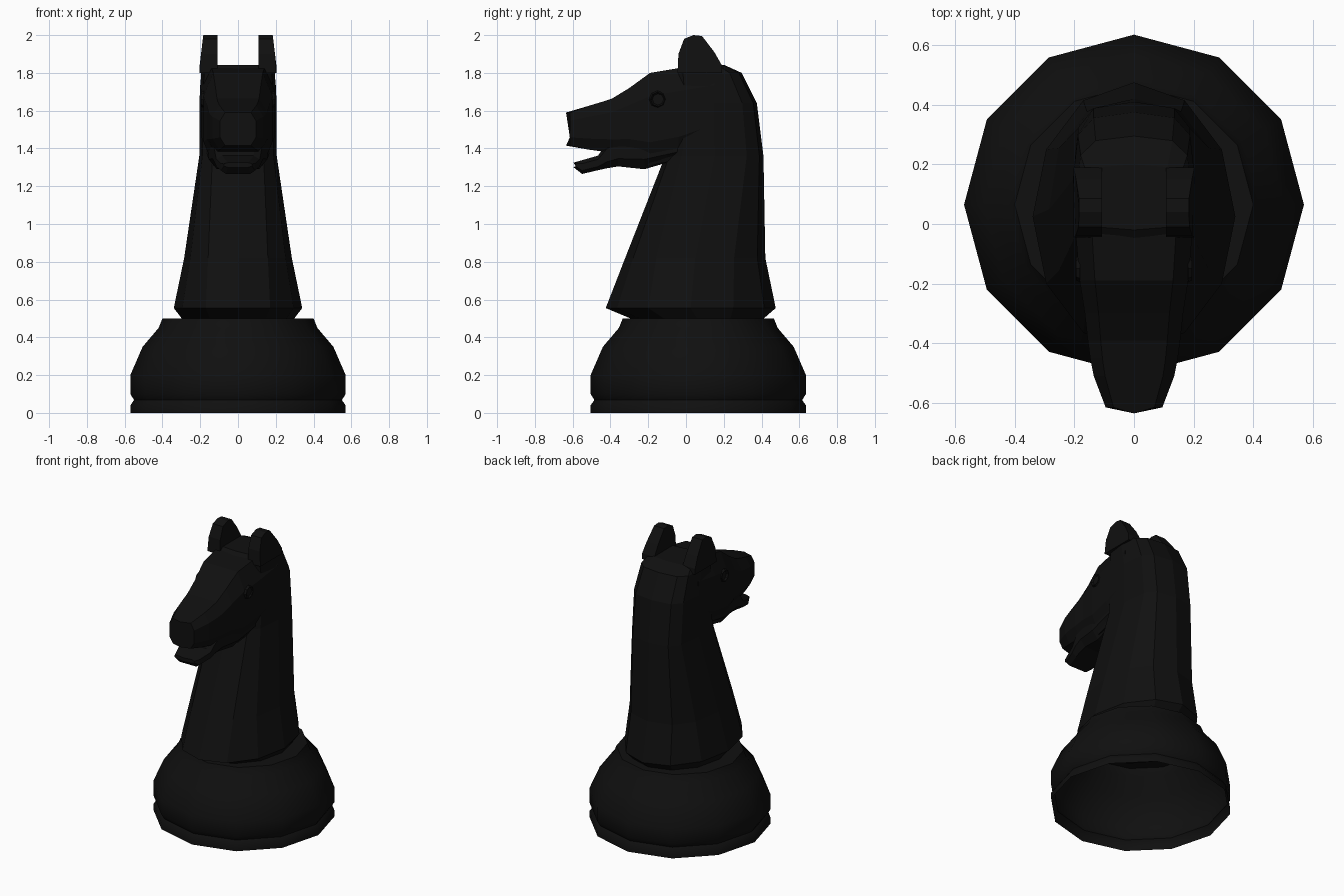
import bpy, bmesh, math

cube = bpy.data.objects.get("Cube")
if cube:
    bpy.data.objects.remove(cube)

black = bpy.data.materials.new("ebony black")
black.use_nodes = True
colour = (0.005, 0.005, 0.005, 1)
black.diffuse_color = colour
bsdf = next(n for n in black.node_tree.nodes if n.type == "BSDF_PRINCIPLED")
bsdf.inputs["Base Color"].default_value = colour
bsdf.inputs["Roughness"].default_value = 0.6


def finish(name, bm, smooth=None):
    """Turn a bmesh into a black object, optionally smoothed below an angle."""
    bmesh.ops.recalc_face_normals(bm, faces=bm.faces)
    mesh = bpy.data.meshes.new(name)
    bm.to_mesh(mesh)
    bm.free()
    mesh.materials.append(black)
    obj = bpy.data.objects.new(name, mesh)
    bpy.context.collection.objects.link(obj)
    if smooth:
        bpy.ops.object.select_all(action="DESELECT")
        obj.select_set(True)
        bpy.context.view_layer.objects.active = obj
        bpy.ops.object.shade_smooth_by_angle(angle=math.radians(smooth))
    return obj


def loft(name, rings, cap_start=True, smooth=None):
    """Skin a list of equally long point rings."""
    bm = bmesh.new()
    loops = [[bm.verts.new(p) for p in ring] for ring in rings]
    for a, b in zip(loops, loops[1:]):
        n = len(a)
        for i in range(n):
            j = (i + 1) % n
            bm.faces.new((a[i], a[j], b[j], b[i]))
    if cap_start:
        bm.faces.new(loops[0][::-1])
    bm.faces.new(loops[-1])
    return finish(name, bm, smooth)


def oval(z, front, back, half_width, power=1.0):
    """Twelve-sided level ring; a power below one makes it boxier."""
    def bend(v):
        return math.copysign(abs(v) ** power, v) if abs(v) > 1e-6 else 0.0
    mid, half = (front + back) / 2, (back - front) / 2
    angles = [math.tau * i / 12 for i in range(12)]
    return [(half_width * bend(math.cos(a)), mid + half * bend(math.sin(a)), z)
            for a in angles]


def muzzle(y, bottom, top, w, bulge=0.0):
    """Upright chamfered ring across the head, with centre points pushed forward."""
    h = top - bottom
    right = [(0.72 * w, bottom), (w, bottom + 0.25 * h),
             (w, top - 0.25 * h), (0.72 * w, top)]
    left = [(-x, z) for x, z in reversed(right)]
    ring = [(0, bottom)] + right + [(0, top)] + left
    return [(x, y - (bulge if x == 0 else 0), z) for x, z in ring]


# Turned base, hollow underneath
base_y = 0.065
base_profile = [(0.57, 0), (0.57, 0.04), (0.55, 0.068), (0.57, 0.1), (0.57, 0.2),
                (0.505, 0.35), (0.42, 0.45), (0.4, 0.5)]
loft("base", [oval(z, base_y - r, base_y + r, r) for r, z in base_profile],
     cap_start=False, smooth=35)

# Neck, mane and crown
loft("neck", [oval(*s) for s in [
    (0.49, -0.27, 0.4, 0.29, 1), (0.555, -0.425, 0.475, 0.34, 1),
    (0.82, -0.322, 0.42, 0.285, 0.85), (1.36, -0.11, 0.41, 0.205, 0.6),
    (1.64, -0.08, 0.375, 0.205, 0.6), (1.8, -0.08, 0.295, 0.195, 0.6),
    (1.843, -0.02, 0.2, 0.17, 0.6)]])

# Head from nose to crown
loft("head", [muzzle(*s) for s in [
    (-0.615, 1.415, 1.59, 0.095, 0.02), (-0.51, 1.393, 1.627, 0.135),
    (-0.45, 1.385, 1.645, 0.147), (-0.39, 1.375, 1.665, 0.155),
    (-0.3, 1.36, 1.72, 0.165), (-0.19, 1.31, 1.8, 0.182),
    (-0.04, 1.34, 1.825, 0.195), (0.15, 1.42, 1.84, 0.2)]])

# Lower jaw and cheek
loft("jaw", [muzzle(*s) for s in [
    (-0.585, 1.3, 1.325, 0.075, 0.01), (-0.55, 1.265, 1.338, 0.09),
    (-0.465, 1.285, 1.362, 0.115), (-0.42, 1.295, 1.43, 0.125),
    (-0.36, 1.305, 1.47, 0.135), (-0.22, 1.29, 1.5, 0.155),
    (-0.1, 1.325, 1.5, 0.165), (0.02, 1.36, 1.5, 0.17)]])

# Ears: side profile given thickness, leaning in towards the tip
ear_profile = [(-0.045, 1.8), (-0.04, 1.9), (-0.01, 1.98), (0.04, 2.0),
               (0.085, 1.995), (0.15, 1.91), (0.19, 1.84), (0.19, 1.8)]
for side, label in ((1, "left"), (-1, "right")):
    inner = [(side * 0.108, y, z) for y, z in ear_profile]
    outer = [(side * (0.203 - 0.12 * max(0, z - 1.84)), y, z) for y, z in ear_profile]
    loft(label + "_ear", [inner, outer])

    # Eye: low ring around a small bead
    eye_y, eye_z, eye_x = -0.15, 1.66, side * 0.181
    bm = bmesh.new()
    sections = []
    for i in range(8):
        a = math.tau * i / 8
        sections.append([bm.verts.new((eye_x + side * out, eye_y + r * math.cos(a),
                                       eye_z + r * math.sin(a)))
                         for r, out in ((0.046, 0), (0.038, 0.014), (0.026, 0.0))])
    for a, b in zip(sections, sections[1:] + sections[:1]):
        for k in range(2):
            bm.faces.new((a[k], b[k], b[k + 1], a[k + 1]))
    bm.faces.new([s[2] for s in sections])
    finish(label + "_eye", bm)
